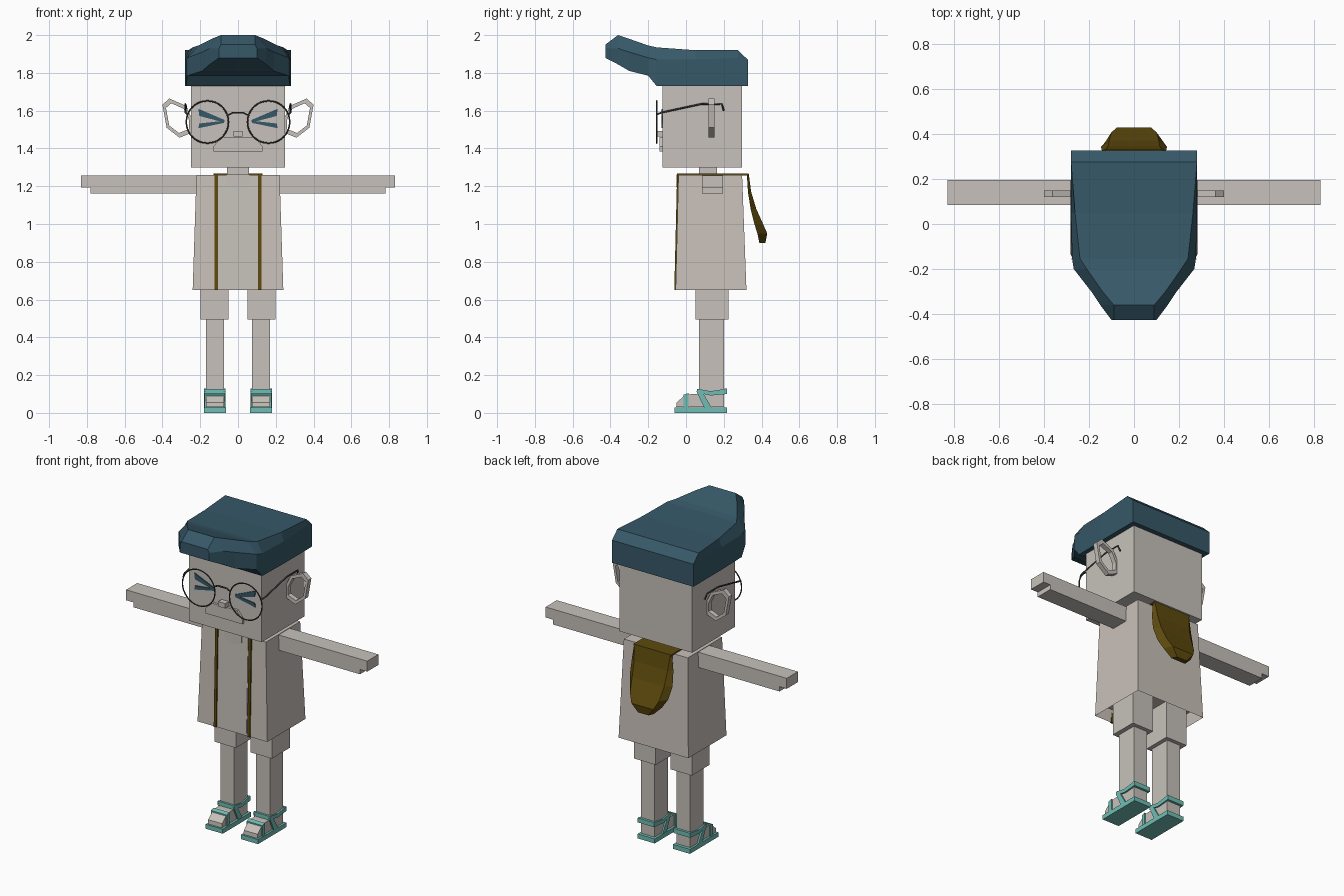
import bpy, bmesh
from math import radians
from mathutils import Vector

cube = bpy.data.objects.get("Cube")
if cube:
    bpy.data.objects.remove(cube, do_unlink=True)


def material(name, r, g, b):
    m = bpy.data.materials.new(name)
    m.use_nodes = True
    m.diffuse_color = (r, g, b, 1)
    m.node_tree.nodes["Principled BSDF"].inputs["Base Color"].default_value = (r, g, b, 1)
    return m


SKIN = material("pale grey", .57, .535, .495)
COAT = material("warm pale grey", .59, .53, .49)
HAIR = material("dark teal blue", .037, .098, .138)
BROWN = material("dark ochre", .11, .068, .004)
AQUA = material("turquoise", .162, .515, .456)
WIRE = material("charcoal", .055, .05, .048)


def finish(name, bm, mat):
    bmesh.ops.recalc_face_normals(bm, faces=bm.faces)
    me = bpy.data.meshes.new(name)
    bm.to_mesh(me)
    bm.free()
    me.materials.append(mat)
    ob = bpy.data.objects.new(name, me)
    bpy.context.scene.collection.objects.link(ob)
    return ob


def loft(name, rings, mat, closed=False, recess=None):
    """Skin a list of equal-length point rings; cap both ends unless closed."""
    bm = bmesh.new()
    rows = [[bm.verts.new(p) for p in ring] for ring in rings]
    n = len(rows[0])
    pairs = list(zip(rows, rows[1:] + rows[:1])) if closed else list(zip(rows, rows[1:]))
    for a, b in pairs:
        for i in range(n):
            j = (i + 1) % n
            bm.faces.new((a[i], a[j], b[j], b[i]))
    if not closed:
        first = bm.faces.new(rows[0])
        bm.faces.new(rows[-1])
        if recess:
            bmesh.ops.recalc_face_normals(bm, faces=bm.faces)
            bmesh.ops.inset_region(bm, faces=[first], thickness=.012)
            bmesh.ops.translate(bm, verts=first.verts, vec=(0, 0, recess))
    return finish(name, bm, mat)


def rect(x0, x1, y0, y1, z):
    return [(x0, y0, z), (x1, y0, z), (x1, y1, z), (x0, y1, z)]


def box(name, x, y, z, mat):
    return loft(name, [rect(*x, *y, z[0]), rect(*x, *y, z[1])], mat)


def plate_xz(name, pts, y0, y1, mat):
    """Front outline extruded in depth."""
    return loft(name, [[(x, y, z) for x, z in pts] for y in (y0, y1)], mat)


def plate_yz(name, pts, x0, x1, mat):
    """Side outline extruded in width."""
    return loft(name, [[(x, y, z) for y, z in pts] for x in (x0, x1)], mat)


def wire(name, points, radius, mat, cyclic=False):
    cu = bpy.data.curves.new(name, 'CURVE')
    cu.dimensions = '3D'
    cu.bevel_depth = radius
    cu.bevel_resolution = 1
    sp = cu.splines.new('POLY')
    sp.points.add(len(points) - 1)
    for p, co in zip(sp.points, points):
        p.co = (*co, 1)
    sp.use_cyclic_u = cyclic
    cu.materials.append(mat)
    ob = bpy.data.objects.new(name, cu)
    bpy.context.scene.collection.objects.link(ob)
    return ob


# Head, muzzle, nose and neck
box("head", (-.25, .25), (-.125, .297), (1.3, 1.78), SKIN)
plate_xz("muzzle", [(-.13, 1.385), (.13, 1.385), (.13, 1.41), (.09, 1.46), (-.09, 1.46), (-.13, 1.41)],
         -.14, -.12, SKIN)
box("nose", (-.024, .024), (-.16, -.12), (1.463, 1.493), SKIN)
box("neck", (-.058, .058), (.07, .165), (1.24, 1.31), SKIN)

# Swept hair: sections from back to front
# y, low half width, top half width, low z, middle z, top z
hair = [(.327, .28, .28, 1.73, 1.83, 1.87), (.275, .28, .28, 1.73, 1.88, 1.92),
        (.05, .28, .262, 1.73, 1.87, 1.92), (-.155, .275, .24, 1.73, 1.87, 1.935),
        (-.2, .268, .21, 1.785, 1.88, 1.945), (-.3, .19, .14, 1.81, 1.91, 1.98),
        (-.36, .15, .09, 1.845, 1.93, 2), (-.427, .1, .09, 1.88, 1.93, 1.95)]
loft("hair", [[(-a, y, l), (-a, y, m), (-t, y, h), (t, y, h), (a, y, m), (a, y, l)]
              for y, a, t, l, m, h in hair], HAIR)

# Coat body with hollow hem, shirt panel and neckline
loft("coat", [rect(-.24, .24, -.055, .32, .65), rect(-.22, .22, -.04, .297, 1.26)], COAT, recess=.08)
loft("shirt_panel", [rect(-.1, .1, -.059, -.04, .665), rect(-.1, .1, -.044, -.03, 1.26)], SKIN)
plate_xz("neckline", [(-.06, 1.261), (.06, 1.261), (.06, 1.215), (.02, 1.192), (-.02, 1.192), (-.06, 1.215)],
         -.049, -.04, SKIN)

# Hood hanging at the back, with its collar
# z, outer y, inner y, inner half width, outer half width
hood = [(1.267, .332, .322, .13, .125), (1.17, .345, .328, .143, .115), (1.08, .372, .342, .147, .11),
        (1.0, .408, .362, .13, .1), (.95, .43, .378, .1, .075), (.9, .42, .388, .05, .035)]
loft("hood", [[(-wi, yi, z), (wi, yi, z), (wo, yo, z), (-wo, yo, z)] for z, yo, yi, wi, wo in hood], BROWN)
box("hood_collar", (-.13, .13), (.17, .332), (1.258, 1.267), BROWN)

ear = [(.278, 1.627), (.363, 1.664), (.4, 1.632), (.378, 1.51), (.31, 1.457), (.24, 1.485), (.24, 1.55)]
ear_mid = Vector((.322, 1.56))

for s, side in ((1, "left"), (-1, "right")):
    def mx(a, b):
        return sorted((s * a, s * b))

    # Ear: flat open ring
    rings = []
    for p in ear:
        q = ear_mid + (Vector(p) - ear_mid) * .76
        rings.append([(s * p[0], .12, p[1]), (s * p[0], .15, p[1]),
                      (s * q.x, .15, q.y), (s * q.x, .12, q.y)])
    loft(side + "_ear", rings, SKIN, closed=True)

    # Squeezed eye made of two strokes
    for part, pts in (("upper", [(.21, 1.61), (.07, 1.55), (.075, 1.538), (.205, 1.572)]),
                      ("lower", [(.205, 1.532), (.07, 1.547), (.075, 1.535), (.21, 1.507)])):
        plate_xz(f"{side}_eye_{part}", [(s * x, z) for x, z in pts], -.131, -.124, HAIR)

    # Glasses lens frame and temple
    bpy.ops.mesh.primitive_torus_add(location=(s * .162, -.155, 1.54), rotation=(radians(90), 0, 0),
                                     major_radius=.112, minor_radius=.004,
                                     major_segments=32, minor_segments=6)
    rim = bpy.context.object
    rim.name = side + "_lens_rim"
    rim.data.materials.append(WIRE)
    bpy.ops.object.shade_smooth_by_angle()
    wire(side + "_temple", [(s * x, y, z) for x, y, z in
                            ((.267, -.155, 1.58), (.278, -.13, 1.59), (.278, .08, 1.635),
                             (.278, .19, 1.635), (.27, .2, 1.6))], .005, WIRE)

    # Suspender strap: front run and shoulder run
    loft(side + "_strap_front", [rect(*mx(.107, .124), -.062, -.05, .65),
                                 rect(*mx(.107, .124), -.047, -.035, 1.267)], BROWN)
    box(side + "_strap_shoulder", mx(.107, .124), (-.045, .2), (1.258, 1.267), BROWN)

    # Arm with stepped hand
    box(side + "_arm", mx(.2, .83), (.085, .195), (1.192, 1.257), SKIN)
    box(side + "_arm_underside", mx(.2, .78), (.085, .195), (1.162, 1.193), SKIN)

    # Shorts and leg
    box(side + "_shorts", mx(.05, .198), (.05, .226), (.495, .74), SKIN)
    box(side + "_leg", mx(.075, .17), (.07, .202), (.03, .52), SKIN)

    # Foot
    plate_yz(side + "_foot", [(-.052, .03), (-.05, .055), (-.01, .09), (.03, .1), (.1, .1), (.1, .03)],
             *mx(.075, .17), SKIN)

    # Sandal: sole, toe strap, side straps and ankle band
    box(side + "_sole", mx(.063, .18), (-.06, .218), (0, .028), AQUA)
    plate_yz(side + "_toe_strap", [(-.012, .02), (.012, .02), (.012, .104), (-.012, .096)],
             *mx(.068, .177), AQUA)
    for x in (.066, .17):
        plate_yz(side + "_side_strap", [(.1, .02), (.14, .02), (.1, .1), (.125, .1), (.06, .125), (.055, .11)][:2]
                 + [(.085, .115), (.055, .115)], *mx(x, x + .01), AQUA)
        plate_yz(side + "_ankle_strap", [(.06, .127), (.13, .115), (.218, .128), (.218, .1), (.13, .092), (.06, .108)],
                 *mx(x, x + .01), AQUA)
    box(side + "_ankle_front", mx(.066, .18), (.057, .07), (.103, .127), AQUA)
    box(side + "_ankle_back", mx(.066, .18), (.203, .218), (.1, .128), AQUA)

# Glasses bridge
wire("glasses_bridge", [(-.057, -.155, 1.575), (-.03, -.155, 1.588), (.03, -.155, 1.588), (.057, -.155, 1.575)],
     .005, WIRE)
